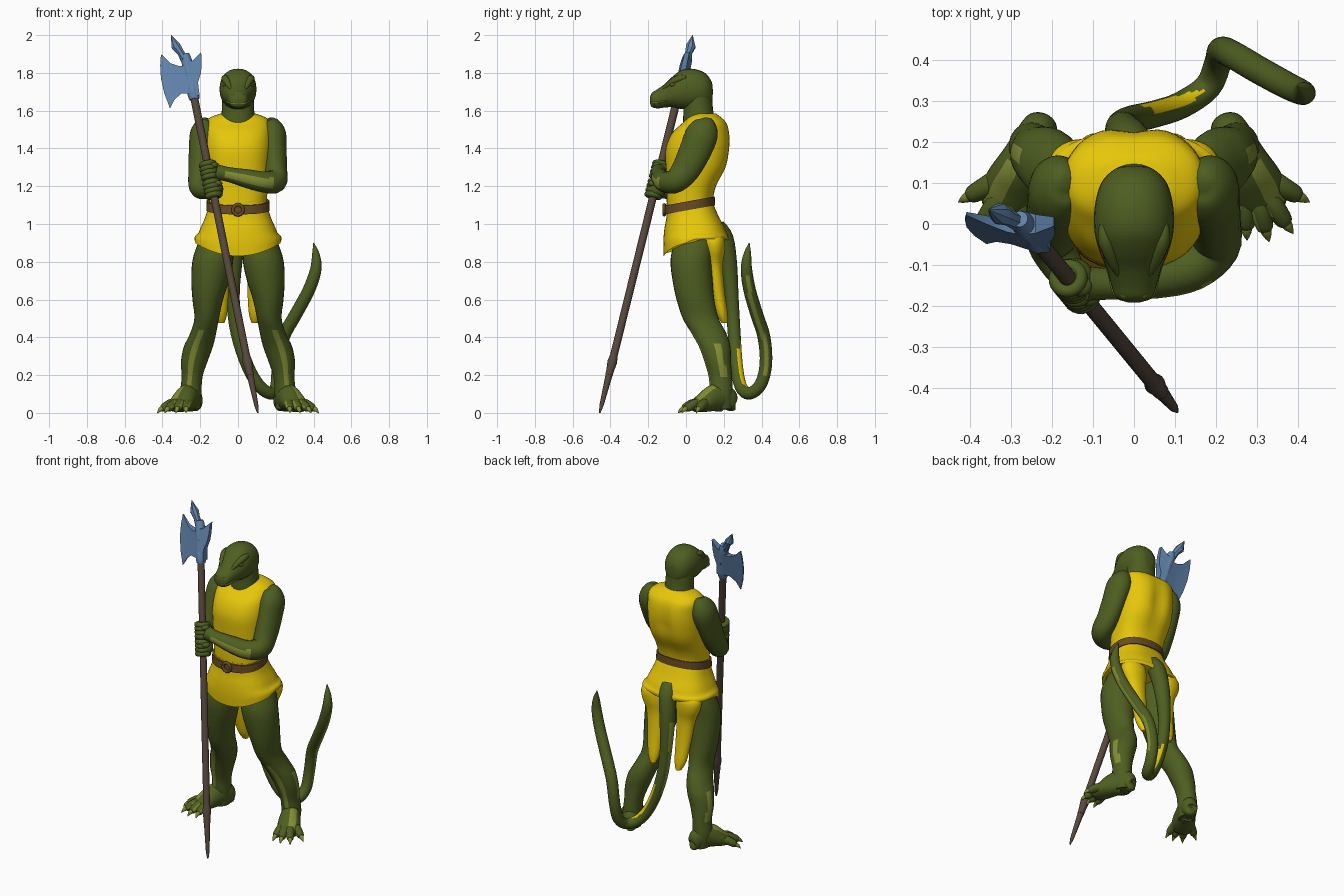
import bpy, bmesh, math
from mathutils import Vector


def mat(name, rgb):
    m = bpy.data.materials.new(name)
    m.diffuse_color = (*rgb, 1)
    return m


GREEN = mat("scale green", (0.076, 0.112, 0.015))
LIGHT = mat("pale green", (0.23, 0.27, 0.035))
YELLOW = mat("cloth yellow", (0.80, 0.57, 0.003))
BROWN = mat("belt leather", (0.135, 0.070, 0.018))
WOOD = mat("dark wood", (0.095, 0.065, 0.045))
STEEL = mat("blue steel", (0.12, 0.23, 0.41))


def finish(name, bm, m, angle=50):
    bmesh.ops.recalc_face_normals(bm, faces=bm.faces)
    me = bpy.data.meshes.new(name)
    bm.to_mesh(me)
    bm.free()
    ob = bpy.data.objects.new(name, me)
    bpy.context.collection.objects.link(ob)
    me.materials.append(m)
    bpy.ops.object.select_all(action='DESELECT')
    ob.select_set(True)
    bpy.context.view_layer.objects.active = ob
    bpy.ops.object.shade_smooth_by_angle(angle=math.radians(angle))
    return ob


def smooth_rows(rows, sub):
    """Catmull-Rom interpolation of (x, y, z, a, b) rows."""
    out = []
    for i in range(len(rows) - 1):
        p = [rows[max(0, min(len(rows) - 1, i + k))] for k in (-1, 0, 1, 2)]
        for s in range(sub):
            t = s / sub
            out.append([0.5 * (2 * b + (c - a) * t + (2 * a - 5 * b + 4 * c - d) * t * t
                               + (3 * b - a - 3 * c + d) * t ** 3) for a, b, c, d in zip(*p)])
    return out + [list(rows[-1])]


def loft(name, rows, m, plane=None, sub=4, n=28, power=2.0, shape=None, angle=50):
    """Skin elliptical rings; plane 'z' / 'y' fixes the ring plane, None follows the path."""
    rows = smooth_rows([r if len(r) == 5 else (*r, r[3]) for r in rows], sub)
    pts = [Vector(r[:3]) for r in rows]
    bm, rings, u = bmesh.new(), [], None
    for i, r in enumerate(rows):
        if plane == 'z':
            u, v = Vector((1, 0, 0)), Vector((0, 1, 0))
        elif plane == 'y':
            u, v = Vector((1, 0, 0)), Vector((0, 0, 1))
        else:
            t = (pts[min(i + 1, len(pts) - 1)] - pts[max(i - 1, 0)]).normalized()
            if u is None:
                u = t.cross(Vector((0, 0, 1))) if abs(t.z) < 0.9 else Vector((1, 0, 0))
            u = (u - t * u.dot(t)).normalized()
            v = t.cross(u)
        ring = []
        for k in range(n):
            c, s = math.cos(k * math.tau / n), math.sin(k * math.tau / n)
            c = math.copysign(abs(c) ** (2 / power), c)
            s = math.copysign(abs(s) ** (2 / power), s)
            ring.append(bm.verts.new(pts[i] + u * c * max(r[3], .001) + v * s * max(r[4], .001)))
        rings.append(ring)
    for a, b in zip(rings, rings[1:]):
        for k in range(n):
            bm.faces.new((a[k], a[(k + 1) % n], b[(k + 1) % n], b[k]))
    bm.faces.new(rings[0])
    bm.faces.new(rings[-1])
    if shape:
        for v in bm.verts:
            shape(v.co)
    return finish(name, bm, m, angle)


def paint(ob, m, rule):
    ob.data.materials.append(m)
    index = len(ob.data.materials) - 1
    for f in ob.data.polygons:
        if rule(f.center, f.normal):
            f.material_index = index


def ball(name, loc, size, m):
    bm = bmesh.new()
    bmesh.ops.create_uvsphere(bm, u_segments=16, v_segments=10, radius=1)
    for v in bm.verts:
        v.co = Vector(loc) + Vector(a * b for a, b in zip(v.co, size))
    return finish(name, bm, m)


# Tunic body with a groove down the spine
def spine(co):
    if co.y > .1:
        co.y -= .022 * math.exp(-(co.x / .045) ** 2) * max(0, 1 - abs(co.z - 1.38) / .22)


loft("tunic", [(0, .03, 1.06, .155, .13), (0, .02, 1.12, .152, .122), (0, .03, 1.2, .16, .132),
               (0, .055, 1.3, .172, .162), (0, .065, 1.4, .178, .172), (0, .08, 1.48, .176, .155),
               (0, .10, 1.535, .17, .118), (0, .10, 1.565, .145, .088), (0, .10, 1.585, .09, .06)],
     YELLOW, 'z', n=48, power=2.4, shape=spine)


# Skirt with a hem that rises at the sides and back
def hem(co):
    if co.z < .95:
        k = (.95 - co.z) / .12
        co.z += k * min(.09, .065 * (co.x / .22) ** 2 + .08 * min(1, max(0, co.y / .15)))


loft("skirt", [(0, .02, 1.11, .152, .122), (0, .035, 1.04, .172, .138), (0, .047, .97, .202, .162),
               (0, .052, .9, .226, .172), (0, .052, .83, .23, .17)],
     YELLOW, 'z', n=48, power=2.5, shape=hem)


# Belt, tilted upward to the back, and round buckle
def tilt(co):
    co.z += .18 * (co.y - .02)


loft("belt", [(0, .02, 1.075, .145, .115), (0, .02, 1.075, .168, .134), (0, .02, 1.122, .166, .132),
              (0, .02, 1.122, .145, .115)], BROWN, 'z', sub=1, n=40, power=2.3, shape=tilt)


def ring(name, center, axis, major, minor, m):
    axis = Vector(axis).normalized()
    u = axis.orthogonal().normalized()
    v = axis.cross(u)
    bm = bmesh.new()
    grid = []
    for i in range(20):
        a = i * math.tau / 20
        d = u * math.cos(a) + v * math.sin(a)
        grid.append([bm.verts.new(Vector(center) + d * (major + minor * math.cos(b)) + axis * minor * math.sin(b))
                     for b in (j * math.tau / 10 for j in range(10))])
    for i in range(20):
        for j in range(10):
            g, h = grid[i], grid[(i + 1) % 20]
            bm.faces.new((g[j], g[(j + 1) % 10], h[(j + 1) % 10], h[j]))
    return finish(name, bm, m)


ring("buckle", (0, -.115, 1.075), (0, 1, 0), .027, .009, BROWN)

# Neck and head
loft("neck", [(0, .085, 1.46, .10, .10), (0, .072, 1.53, .092, .088), (0, .065, 1.6, .086, .079),
              (0, .06, 1.68, .085, .078)], GREEN, 'z')
loft("head", [(0, .142, 1.70, .01, .01), (0, .135, 1.70, .045, .055), (0, .10, 1.71, .08, .09),
              (0, .04, 1.715, .096, .106), (0, -.02, 1.712, .096, .104), (0, -.07, 1.70, .083, .082),
              (0, -.11, 1.68, .066, .063), (0, -.15, 1.663, .055, .051), (0, -.18, 1.657, .043, .038),
              (0, -.191, 1.655, .015, .015)], GREEN, 'y', power=2.2)
for s in (-1, 1):
    loft("brow_ridge", [(s * .075, .0, 1.775, .01), (s * .068, -.04, 1.768, .02), (s * .053, -.085, 1.743, .016),
                        (s * .038, -.125, 1.713, .006)], GREEN, n=12)
    ball("eye", (s * .069, -.066, 1.737), (.013, .02, .012), BROWN)
    ball("nostril", (s * .024, -.172, 1.685), (.011, .012, .009), GREEN)
    loft("mouth_line", [(s * .068, -.10, 1.652, .003), (s * .058, -.13, 1.647, .004), (s * .053, -.15, 1.643, .005),
                        (s * .04, -.178, 1.64, .005), (0, -.186, 1.638, .005)], LIGHT, n=8)

# Legs, feet, toes, claws and coat tails on both sides
for s in (-1, 1):
    leg = loft("leg", [(s * x, y, z, a, b) for x, y, z, a, b in (
        (.10, .05, .99, .07, .08), (.122, .04, .88, .097, .108), (.134, .028, .8, .108, .11),
        (.147, .035, .7, .10, .106), (.16, .05, .6, .081, .1), (.166, .078, .5, .065, .095),
        (.185, .122, .42, .069, .092), (.21, .152, .35, .077, .083), (.232, .168, .27, .07, .07),
        (.243, .182, .19, .055, .062), (.25, .188, .1, .056, .06), (.245, .19, .02, .045, .055))], GREEN, 'z')
    paint(leg, LIGHT, lambda c, n: .14 < c.z < .44 and .1 < n.x * s < .5 and n.y < 0)
    paint(leg, LIGHT, lambda c, n: .2 < c.z < .36 and n.x * s > .85 and n.y > 0)
    foot = loft("foot", [(s * x, y, z, a, b) for x, y, z, a, b in (
        (.222, .258, .04, .015, .02), (.226, .245, .042, .038, .038), (.24, .21, .075, .05, .07),
        (.268, .15, .078, .06, .072), (.30, .09, .052, .068, .05), (.322, .045, .032, .056, .03),
        (.328, .03, .025, .04, .015))], GREEN)
    paint(foot, LIGHT, lambda c, n: .04 < c.y < .15 and n.z > .3 and .3 < n.x * s < .75)
    for tx, ty, bx, by in ((.398, .07, .325, .11), (.368, .005, .315, .08), (.32, -.01, .297, .07),
                           (.274, -.005, .27, .085)):
        tip, base = Vector((s * tx, ty, .024)), Vector((s * bx, by, .05))
        d = (tip - base).normalized()
        mid = (tip + base) / 2 + Vector((0, 0, .008))
        toe = loft("toe", [(*base, .03), (*mid, .026), (*tip, .02), (*(tip + d * .01), .004)], GREEN, n=14)
        paint(toe, LIGHT, lambda c, n: n.x * s < -.45 and n.z > 0)
        loft("claw", [(*tip, .015), (*(tip + d * .018 + Vector((0, 0, -.003))), .011),
                      (*(tip + d * .036 + Vector((0, 0, -.015))), .001)], LIGHT, n=10)
    loft("coat_tail", [(s * .11, .13, .97, .05, .04), (s * .125, .145, .92, .078, .058), (s * .122, .15, .86, .078, .056),
                       (s * .108, .153, .78, .06, .042), (s * .10, .168, .65, .05, .036),
                       (s * .095, .19, .53, .038, .03), (s * .09, .205, .475, .018, .016)], YELLOW, 'z')

# Arms: both hands reach to the pole at the figure's right
left = loft("left_arm", [(.165, .10, 1.56, .015), (.17, .10, 1.54, .045, .055), (.183, .085, 1.48, .07, .085),
                         (.191, .05, 1.39, .066, .085), (.198, 0, 1.29, .062, .076), (.198, -.055, 1.228, .06, .064),
                         (.14, -.108, 1.222, .056), (.05, -.132, 1.24, .05), (-.05, -.145, 1.262, .039),
                         (-.115, -.145, 1.275, .042)], GREEN)
paint(left, LIGHT, lambda c, n: -.07 < c.x < .18 and c.y < -.09 and n.y < -.4 and -.5 < n.z < .4)
loft("right_arm", [(-.165, .10, 1.56, .015), (-.17, .10, 1.54, .045, .055), (-.183, .085, 1.48, .07, .085),
                   (-.193, .05, 1.39, .067, .085), (-.2, .005, 1.28, .063, .074), (-.2, -.045, 1.2, .06, .062),
                   (-.175, -.1, 1.182, .05), (-.145, -.14, 1.185, .042)], GREEN)


# Pole axis runs slanted from the ground to the axe head
def axis(z):
    return Vector((.105 - .202 * z, -.457 + .247 * z, z))


AXIS = axis(2) - axis(0)
for name, z0 in (("left", 1.282), ("right", 1.185)):
    ball(name + "_palm", axis(z0) + Vector((.005, .01, 0)), (.052, .048, .05), GREEN)
    for i in range(4):
        ring(name + "_finger", axis(z0 - .033 + .022 * i), AXIS, .032, .0165, GREEN)
    ball(name + "_thumb", axis(z0 + .03) + Vector((.03, -.018, 0)), (.028, .026, .018), GREEN)


def along(name, profile, m, **kw):
    return loft(name, [(*axis(z), r) for z, r in profile], m, sub=1, n=16, angle=35, **kw)


along("pole", [(.2, .02), (1.72, .021)], WOOD)
along("pole_foot", [(.0, .004), (.04, .011), (.19, .018), (.23, .021), (.27, .026), (.31, .019)], WOOD)

# Axe head: socket, top spike, blade and rear beak
along("axe_socket", [(1.66, .026), (1.68, .031), (1.72, .031), (1.74, .027), (1.84, .03), (1.88, .026), (1.9, .02)], STEEL)
loft("axe_spike", [(*axis(1.84), .024), (-.305, .015, 1.91, .02), (-.328, .025, 1.94, .027), (-.355, .035, 2.0, .001)],
     STEEL, n=8, sub=1, angle=30)


def blade(name, outline):
    bm = bmesh.new()
    sides = []
    for s in (-1, 1):
        loop = []
        for x, z in outline:
            c = axis(z)
            thick = max(.004, .03 - .22 * abs(x - c.x))
            loop.append(bm.verts.new((x, c.y + s * thick - .1 * (x - c.x), z)))
        sides.append(loop)
        bm.faces.new(loop)
    n = len(outline)
    for i in range(n):
        j = (i + 1) % n
        bm.faces.new((sides[0][i], sides[0][j], sides[1][j], sides[1][i]))
    bmesh.ops.triangulate(bm, faces=[f for f in bm.faces if len(f.verts) > 4])
    finish(name, bm, STEEL, 30)


blade("axe_blade", [(-.255, 1.84), (-.31, 1.835), (-.355, 1.85), (-.408, 1.9), (-.412, 1.84), (-.408, 1.77),
                    (-.39, 1.69), (-.36, 1.612), (-.335, 1.66), (-.3, 1.69), (-.24, 1.69)])
blade("axe_beak", [(-.275, 1.86), (-.24, 1.865), (-.195, 1.91), (-.192, 1.85), (-.196, 1.8), (-.212, 1.75),
                   (-.203, 1.68), (-.235, 1.685)])

# Tail drops behind, sweeps to the left and curls up
tail = loft("tail", [(0, .16, .98, .05), (-.01, .2, .92, .052), (-.025, .225, .78, .046), (-.027, .243, .6, .036),
                     (-.005, .255, .42, .034), (.05, .268, .25, .033), (.115, .29, .14, .033), (.18, .335, .103, .033),
                     (.205, .395, .15, .033), (.213, .423, .26, .033), (.24, .413, .4, .034), (.305, .375, .52, .034),
                     (.375, .337, .65, .033), (.412, .32, .76, .03), (.412, .325, .84, .02), (.4, .335, .9, .002)], GREEN)
# Cloth-yellow inside of the bend and pale streaks
paint(tail, YELLOW, lambda c, n: .12 < c.z < .36 and c.y < .33 and c.x < .19 and n.x > .2 and n.y > .2)
paint(tail, LIGHT, lambda c, n: .2 < c.z < .72 and c.x > .2 and n.x > .3 and -.3 < n.y < .35)
paint(tail, LIGHT, lambda c, n: .3 < c.z < .8 and c.y < .28 and n.x < -.85)
